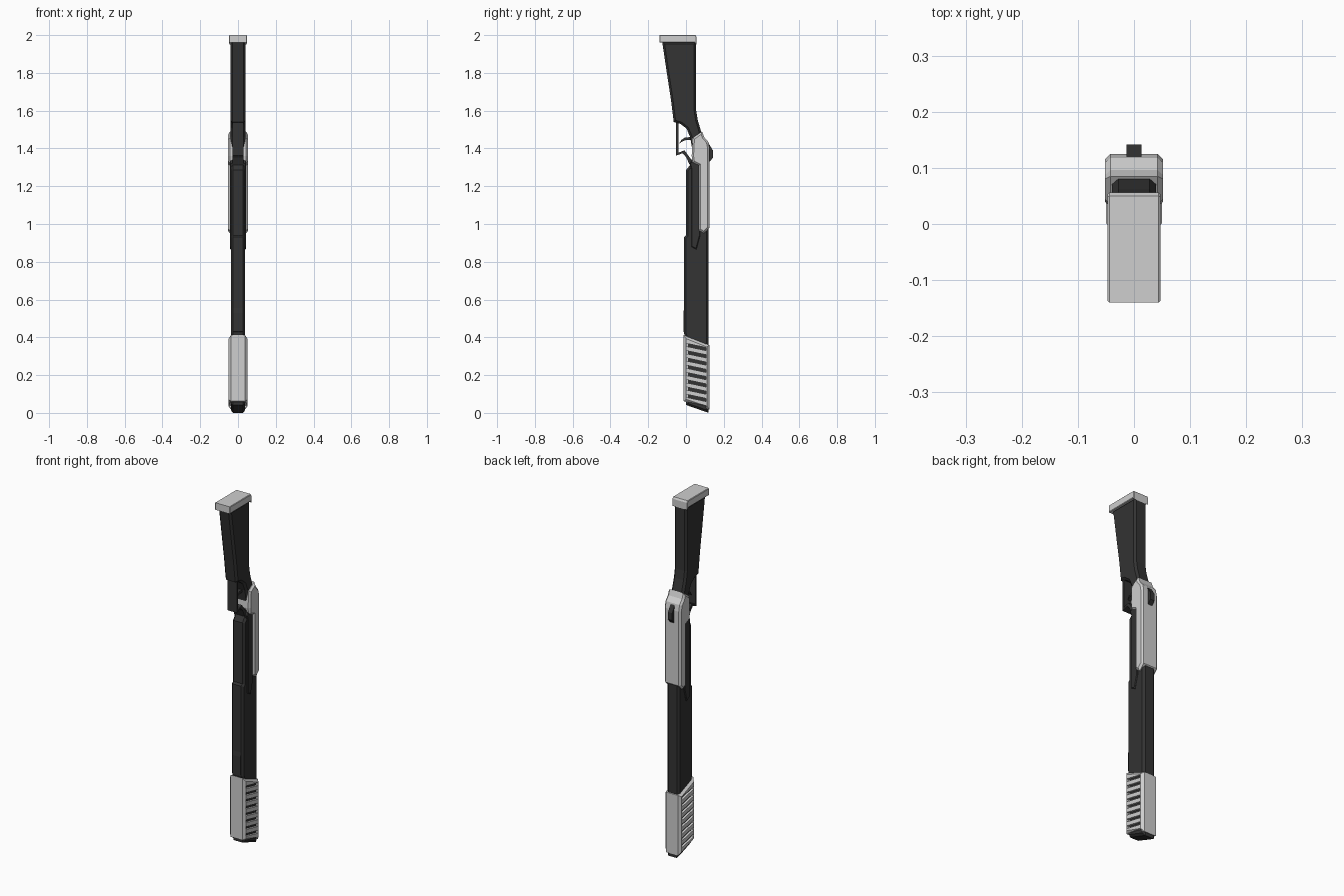
import bpy, bmesh

if "Cube" in bpy.data.objects:
    bpy.data.objects.remove(bpy.data.objects["Cube"])


def material(name, v):
    m = bpy.data.materials.new(name)
    m.diffuse_color = (v, v, v, 1)
    m.use_nodes = True
    m.node_tree.nodes["Principled BSDF"].inputs["Base Color"].default_value = m.diffuse_color
    return m


DARK = material("charcoal", 0.033)
LIGHT = material("light_grey", 0.62)


def add_prism(bm, pts, x0, x1, chamfer=0.0):
    """Extrude a (y, z) side profile from x0 to x1, chamfering the side rims."""
    a = [bm.verts.new((x0, y, z)) for y, z in pts]
    b = [bm.verts.new((x1, y, z)) for y, z in pts]
    caps = [bm.faces.new(a), bm.faces.new(b[::-1])]
    n = len(pts)
    for i in range(n):
        j = (i + 1) % n
        bm.faces.new((a[j], a[i], b[i], b[j]))
    bmesh.ops.recalc_face_normals(bm, faces=bm.faces[:])
    if chamfer:
        edges = list({e for f in caps for e in f.edges})
        bmesh.ops.bevel(bm, geom=edges, offset=chamfer, segments=1,
                        profile=0.5, affect='EDGES')


def finish(bm, name, mat):
    me = bpy.data.meshes.new(name)
    bm.to_mesh(me)
    bm.free()
    me.materials.append(mat)
    ob = bpy.data.objects.new(name, me)
    bpy.context.scene.collection.objects.link(ob)
    return ob


def part(name, mat, pts, half_width, chamfer=0.0):
    bm = bmesh.new()
    add_prism(bm, pts, -half_width, half_width, chamfer)
    return finish(bm, name, mat)


# butt pad
part("butt_pad", LIGHT, [(-.14, 1.96), (-.14, 2), (.05, 2), (.056, 1.99),
                         (.056, 1.95), (.045, 1.96)], .047, .003)

# stock and grip
part("stock", DARK, [(-.126, 1.965), (.054, 1.965), (.054, 1.60), (.062, 1.55),
                     (.077, 1.50), (.09, 1.45), (.07, 1.32), (.03, 1.325),
                     (.032, 1.40), (.022, 1.46), (.003, 1.505), (-.03, 1.53),
                     (-.065, 1.54), (-.08, 1.66), (-.10, 1.79)], .039, .011)

# trigger guard loop and trigger
part("trigger_guard", DARK, [(-.052, 1.545), (-.052, 1.362), (-.018, 1.375),
                             (.002, 1.352), (.018, 1.315), (.04, 1.325),
                             (.014, 1.36), (-.008, 1.39), (-.041, 1.377),
                             (-.041, 1.545)], .03)
part("trigger", DARK, [(.025, 1.46), (-.005, 1.458), (-.025, 1.445), (-.036, 1.425),
                       (-.02, 1.437), (0, 1.444), (.025, 1.445)], .01)

# fore body, running through the shroud to the slanted muzzle
part("fore_body", DARK, [(0, 1.285), (.02, 1.31), (.03, 1.33), (.09, 1.33),
                         (.12, 1.30), (.12, 0), (0, .042), (0, .39),
                         (-.01, .42), (-.01, .93), (0, .94)], .038, .011)
part("fore_ridge", DARK, [(.01, .42), (-.014, .43), (-.014, .53), (-.006, .58),
                          (.01, .58)], .026)
part("side_rail", DARK, [(.028, .88), (.028, 1.29), (.02, 1.32), (.04, 1.345),
                         (.075, 1.32), (.075, .94), (.055, .865)], .043, .004)

# receiver and hammer
part("receiver", LIGHT, [(.085, 1.49), (.096, 1.46), (.118, 1.435), (.125, 1.40),
                         (.125, .98), (.095, .95), (.068, .967), (.068, 1.31),
                         (.035, 1.325), (.03, 1.36), (.035, 1.455)], .052, .010)
part("hammer", DARK, [(.095, 1.44), (.115, 1.435), (.142, 1.39), (.142, 1.35),
                      (.122, 1.325), (.095, 1.33)], .013)

# muzzle shroud with slanted slots that reveal the dark body
shroud = part("muzzle_shroud", LIGHT, [(-.012, .412), (.124, .358), (.124, .018),
                                       (-.012, .062)], .05, .013)
bm = bmesh.new()
for i in range(9):
    z = .368 - i * .0385
    slot = [(.002, z), (.106, z - .022), (.106, z - .038), (.002, z - .016)]
    for s in (-1, 1):
        add_prism(bm, slot, s * .0375, s * .07)
cutter = finish(bm, "slot_cutter", DARK)
cutter.hide_render = True
mod = shroud.modifiers.new("slots", 'BOOLEAN')
mod.operation, mod.solver, mod.object = 'DIFFERENCE', 'EXACT', cutter
cut = bpy.data.meshes.new_from_object(
    shroud.evaluated_get(bpy.context.evaluated_depsgraph_get()))
shroud.modifiers.clear()
shroud.data = cut
bpy.data.objects.remove(cutter)
